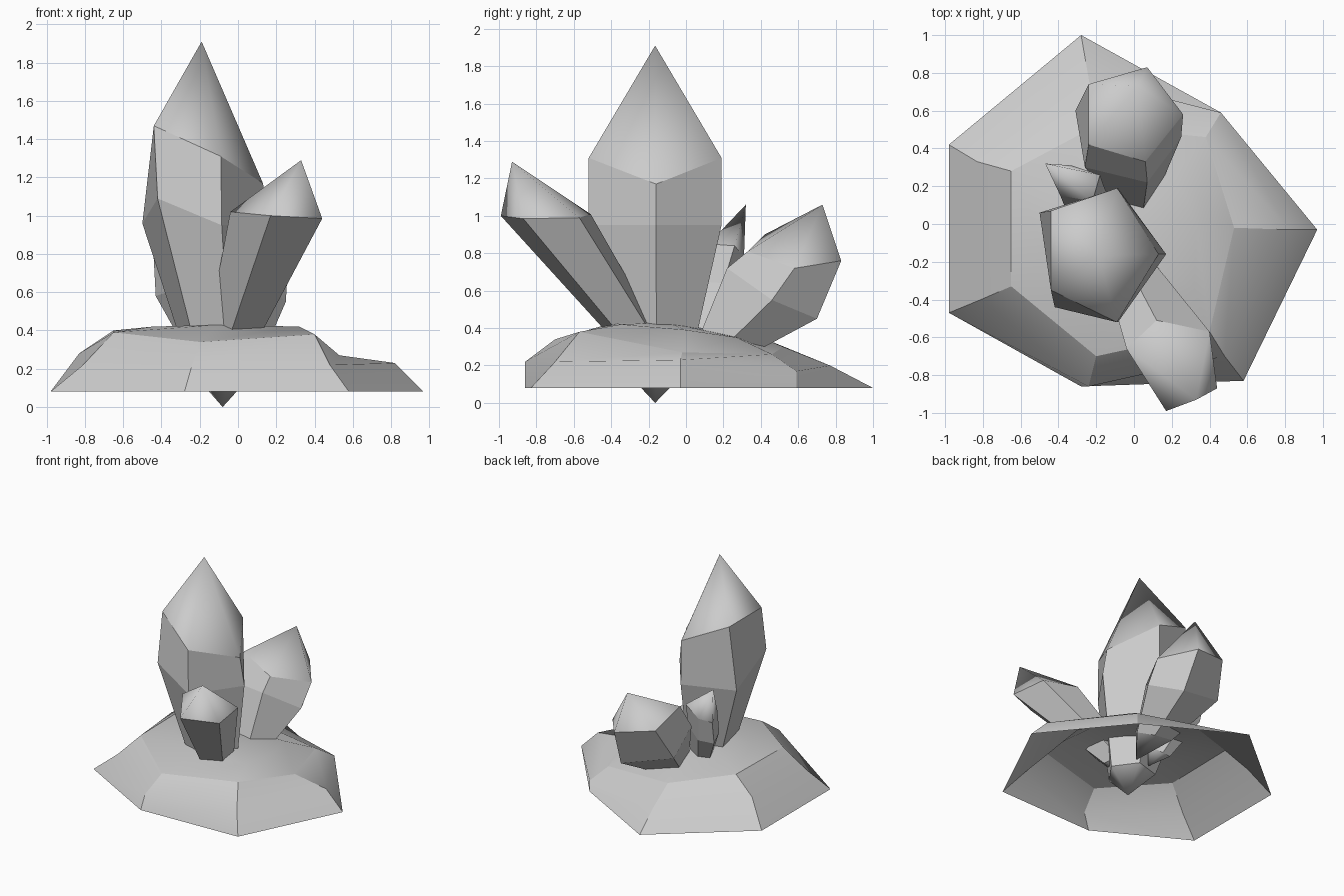
import bpy, bmesh
from mathutils import Vector

if "Cube" in bpy.data.objects:
    bpy.data.objects.remove(bpy.data.objects["Cube"])


def loft(name, rings, top, bottom=None, smooth_edge=None):
    """Skin rings (bottom to top, counter-clockwise), closing with end points."""
    bm = bmesh.new()
    rows = [[bm.verts.new(p) for p in r] for r in rings]
    level = {v: k for k, r in enumerate(rows) for v in r}
    n = len(rows[0])
    peak = bm.verts.new(top)
    level[peak] = len(rows)
    for lo, hi in zip(rows, rows[1:]):
        for i in range(n):
            j = (i + 1) % n
            bm.faces.new((lo[i], lo[j], hi[j], hi[i]))
    for i in range(n):
        bm.faces.new((rows[-1][i], rows[-1][(i + 1) % n], peak))
    if bottom:
        low = bm.verts.new(bottom)
        level[low] = -1
        for i in range(n):
            bm.faces.new((rows[0][(i + 1) % n], rows[0][i], low))
    for f in bm.faces:
        f.smooth = True
    for e in bm.edges:
        a, b = sorted(level[v] for v in e.verts)
        e.smooth = smooth_edge(a, b, len(rows))
    mesh = bpy.data.meshes.new(name)
    bm.to_mesh(mesh)
    bm.free()
    obj = bpy.data.objects.new(name, mesh)
    bpy.context.collection.objects.link(obj)
    return obj


def crystal(name, mid, shoulder, apex, root, scale, tip):
    """Faceted crystal; its buried root is a shrunken copy of the body ring."""
    body = mid or shoulder
    centre = sum((Vector(p) for p in body), Vector()) / len(body)
    base = [Vector(root) + (Vector(p) - centre) * scale for p in body]
    rings = [base] + ([mid] if mid else []) + [shoulder]
    # only the edges running to the points are soft
    loft(name, rings, apex, tip, lambda a, b, n: b == n or a == -1)


# rock base: open seven-sided mound
base_rings = [
    [(-.28, 1.0, .08), (-.98, .42, .08), (-.98, -.47, .08), (-.28, -.86, .08),
     (.58, -.83, .08), (.97, -.03, .08), (.46, .59, .08)],
    [(-.24, .77, .20), (-.83, .33, .28), (-.81, -.40, .22), (-.24, -.86, .22),
     (.48, -.70, .22), (.82, -.03, .23), (.46, .59, .17)],
    [(-.20, .52, .30), (-.65, .28, .40), (-.65, -.33, .39), (-.20, -.70, .34),
     (.40, -.57, .38), (.53, -.02, .27), (.38, .46, .26)],
    [(-.10, .27, .36), (-.45, .15, .42), (-.45, -.2, .42), (-.10, -.38, .43),
     (.32, -.35, .42), (.33, 0, .39), (.22, .27, .35)],
]
loft("rock_base", base_rings, (-.08, -.1, .43), None,
     lambda a, b, n: (a == b == 1) or b >= 3)

# tall central crystal
crystal("main_crystal",
        [(.17, -.16, .95), (-.085, .19, .95), (-.50, .06, .96),
         (-.42, -.44, 1.09), (-.085, -.52, .95)],
        [(.13, -.16, 1.17), (-.09, .19, 1.31), (-.44, .07, 1.47),
         (-.44, -.35, 1.47), (-.09, -.52, 1.31)],
        (-.19, -.165, 1.91), (-.09, -.165, .2), .5, (-.08, -.165, 0))

# crystal leaning to the front
crystal("front_crystal", None,
        [(.12, -.51, 1.01), (-.04, -.66, 1.02), (.17, -.99, 1.0),
         (.44, -.87, .985), (.40, -.57, .99)],
        (.33, -.93, 1.29), (-.05, -.2, .28), .5, (-.09, -.13, .14))

# stout crystal leaning to the back
crystal("back_crystal",
        [(.10, .70, .45), (-.31, .60, .56), (-.26, .30, .70),
         (.07, .22, .72), (.25, .46, .55)],
        [(.07, .83, .76), (-.24, .74, .82), (-.24, .42, .90),
         (.06, .33, .81), (.26, .58, .72)],
        (.02, .73, 1.06), (0, .2, .32), .5, (.02, .05, .17))

# small sliver beside the main crystal
crystal("small_crystal",
        [(-.30, .27, .58), (-.43, .25, .58), (-.37, .10, .60),
         (-.20, .07, .65), (-.16, .20, .64)],
        [(-.33, .31, .78), (-.44, .29, .77), (-.39, .15, .80),
         (-.22, .12, .85), (-.18, .26, .84)],
        (-.47, .32, 1.06), (-.18, .06, .3), .6, (-.14, 0, .2))
